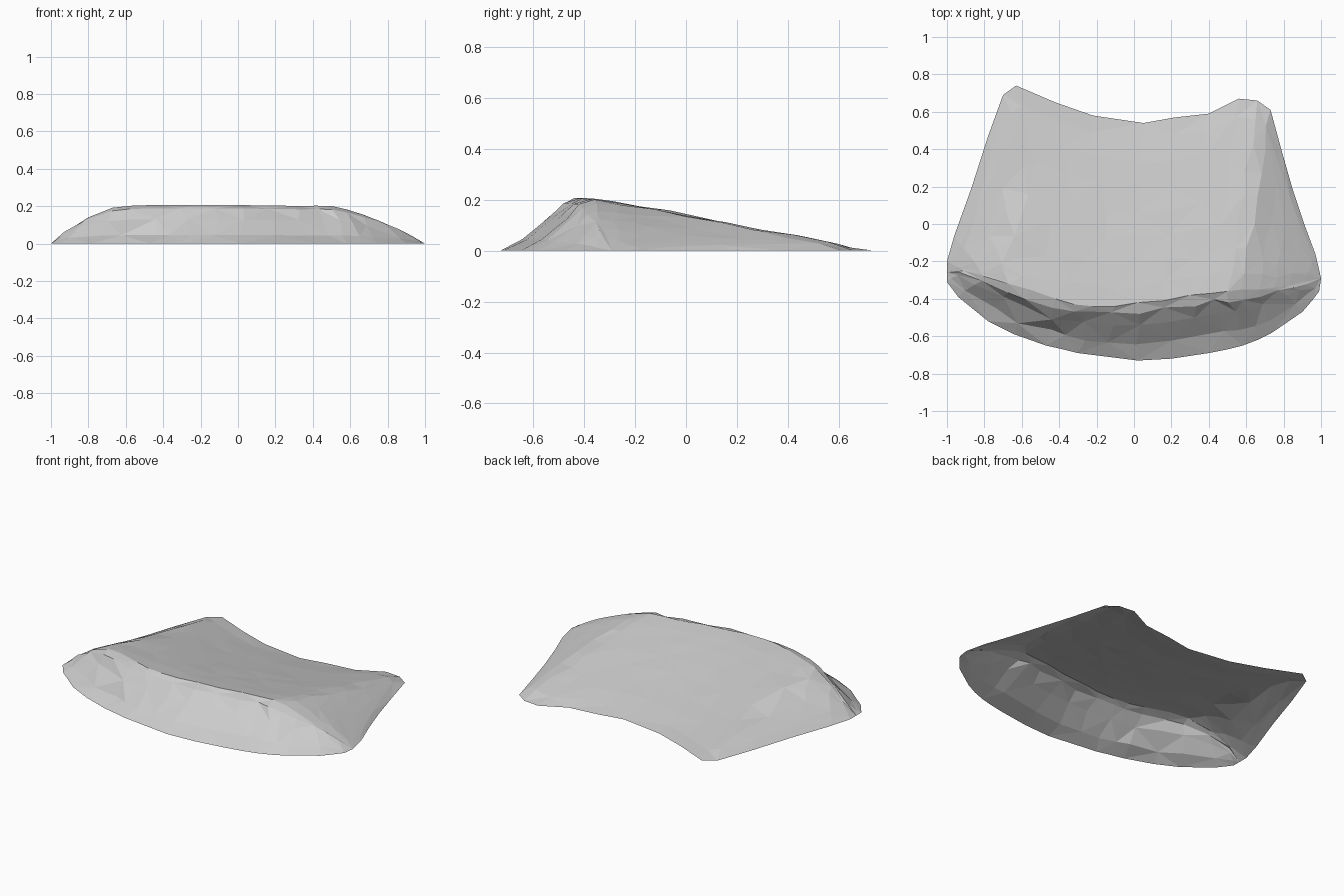
import bpy
import bmesh
import random
from mathutils import Vector

cube = bpy.data.objects.get("Cube")
if cube:
    bpy.data.objects.remove(cube, do_unlink=True)

random.seed(4)

# Light grey stone colour
stone = bpy.data.materials.new("light_grey_stone")
stone.use_nodes = True
colour = (0.6, 0.6, 0.6, 1.0)
stone.diffuse_color = colour
stone.node_tree.nodes["Principled BSDF"].inputs["Base Color"].default_value = colour

# Ground rim of the steep front side, left to right
front_rim = [(-1, -.26), (-1, -.31), (-.94, -.39), (-.78, -.52), (-.64, -.59), (-.47, -.65),
             (-.38, -.67), (-.3, -.69), (-.14, -.71), (.02, -.73), (.2, -.72), (.4, -.69),
             (.5, -.67), (.58, -.65), (.66, -.62), (.74, -.58), (.9, -.47), (.96, -.4),
             (.99, -.36), (1, -.29)]

# Crest line
crest = [(-1, -.26), (-.91, -.25), (-.8, -.28), (-.67, -.32), (-.56, -.35), (-.42, -.4),
         (-.32, -.43), (-.22, -.44), (-.1, -.44), (.02, -.42), (.16, -.41), (.3, -.38),
         (.42, -.37), (.5, -.36), (.58, -.35), (.67, -.35), (.75, -.34), (.83, -.33),
         (.91, -.31), (1, -.29)]

# Ground rim of the long back slope, including both flanks
back_rim = [(-1, -.26), (-1, -.2), (-.96, -.06), (-.87, .19), (-.78, .47), (-.7, .69),
            (-.63, .74), (-.42, .65), (-.22, .58), (.05, .54), (.22, .57), (.4, .59),
            (.56, .67), (.66, .66), (.73, .61), (.79, .39), (.85, .18), (.91, 0),
            (.97, -.16), (1, -.29)]

# Front cross-section: (fraction along, fraction of crest height)
front_profile = [(0, 0), (.3, .22), (.62, .63), (.84, .91)]
back_steps = [0, .1, .22, .36, .5, .64, .78, .9, 1]


def height(x, y):
    """Surface height behind the crest: the lower of the back slope and the flank."""
    start = -.43 + .18 * x * x
    end = min(.54 + .45 * x * x, .73)
    t = min(max((y - start) / (end - start), 0), 1)
    slope = .207 * (1 - t ** 1.08)
    if x > 0:
        edge, width, power = .73 + (.61 - y) * .31, .55, 1.5
    else:
        edge, width, power = .72 + (.66 - y) * .33, .45 + .6 * max(y + .3, 0), 2
    inset = min(max((min(edge, 1) - abs(x)) / width, 0), 1)
    return min(slope, .207 * (1 - (1 - inset) ** power))


def rough(p, amount):
    """Shift a point sideways so that the facets look hewn."""
    p.x += random.uniform(-.8, .8) * amount
    p.y += random.uniform(-.8, .8) * amount


def section(front, top, back):
    """One strip of points from the front rim over the crest to the back rim."""
    top = Vector((*top, height(*top)))
    front, back = Vector((*front, 0)), Vector((*back, 0))
    amount = .1 * top.z
    points = []
    for t, h in front_profile:
        p = front.lerp(top, t)
        p.z = top.z * h
        if t > 0:
            rough(p, amount)
        points.append(p)
    for t in back_steps:
        p = top.lerp(back, t)
        if 0 < t < 1:
            rough(p, amount)
        p.z = height(p.x, p.y) if t < 1 else 0
        if .1 < t < .9:
            p.z += random.uniform(-.1, .1) * amount
        points.append(p)
    return points


# Open shell lofted across the sections
bm = bmesh.new()
columns = [[bm.verts.new(p) for p in section(*trio)]
           for trio in zip(front_rim, crest, back_rim)]
for i, (left, right) in enumerate(zip(columns, columns[1:])):
    for j in range(len(left) - 1):
        a, b, c, d = left[j], right[j], right[j + 1], left[j + 1]
        if (i + j) % 2:
            triangles = ((a, b, c), (a, c, d))
        else:
            triangles = ((a, b, d), (b, c, d))
        for tri in triangles:
            bm.faces.new(tri)
bmesh.ops.remove_doubles(bm, verts=bm.verts, dist=.0005)

mesh = bpy.data.meshes.new("rock_slab")
bm.to_mesh(mesh)
bm.free()
mesh.materials.append(stone)
slab = bpy.data.objects.new("rock_slab", mesh)
bpy.context.collection.objects.link(slab)
